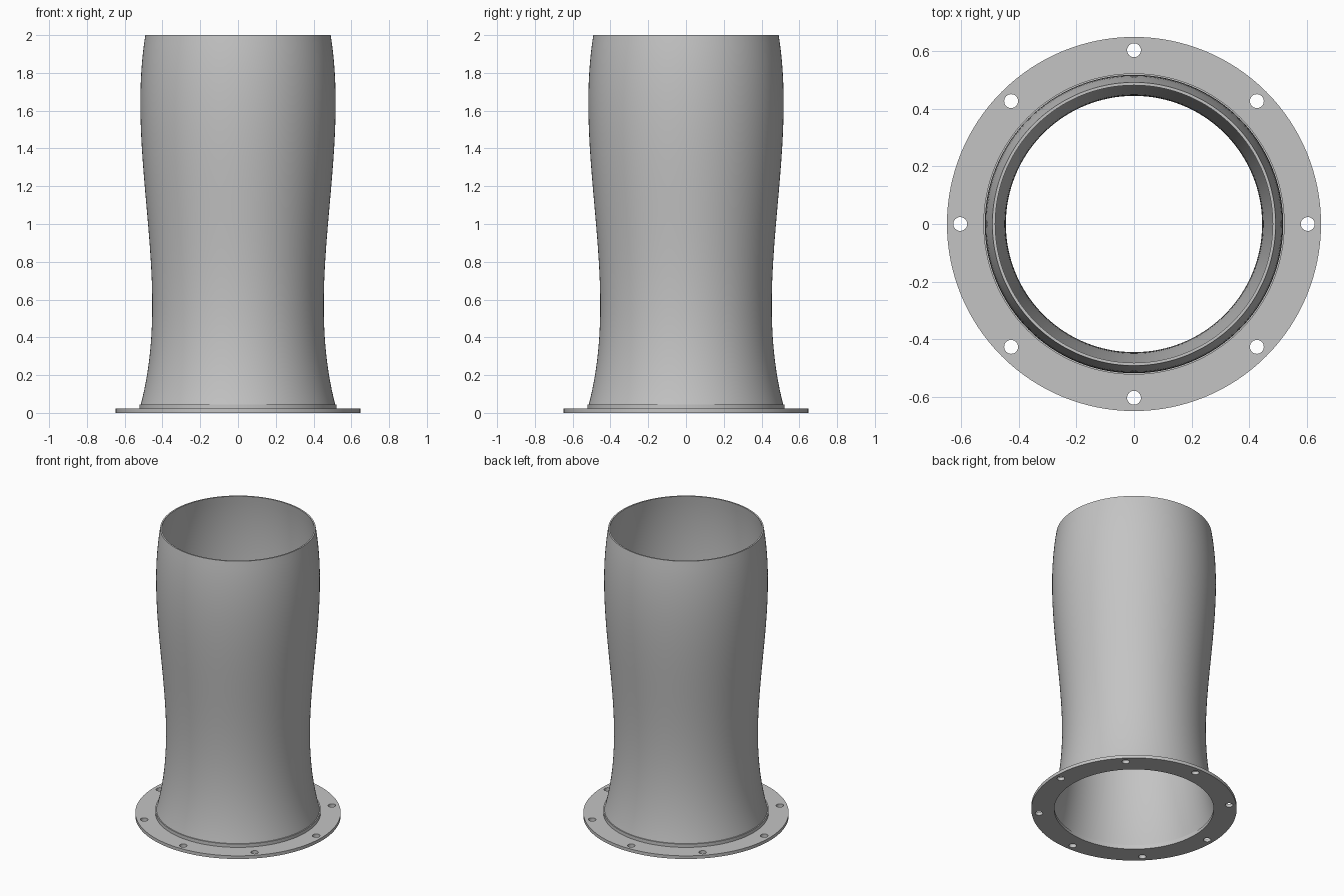
import bpy, bmesh, math

SEGMENTS = 128

old = bpy.data.objects.get("Cube")
if old:
    bpy.data.objects.remove(old, do_unlink=True)

metal = bpy.data.materials.new("grey metal")
metal.use_nodes = True
grey = (0.55, 0.55, 0.55, 1)
metal.diffuse_color = grey
metal.node_tree.nodes["Principled BSDF"].inputs["Base Color"].default_value = grey


def lathe(name, profile):
    """Revolve a closed (radius, z) profile around the z axis."""
    bm = bmesh.new()
    rings = []
    for i in range(SEGMENTS):
        a = math.tau * i / SEGMENTS
        rings.append([bm.verts.new((r * math.cos(a), r * math.sin(a), z))
                      for r, z in profile])
    n = len(profile)
    for i in range(SEGMENTS):
        here, there = rings[i], rings[(i + 1) % SEGMENTS]
        for j in range(n):
            k = (j + 1) % n
            bm.faces.new((here[j], there[j], there[k], here[k]))
    bmesh.ops.recalc_face_normals(bm, faces=bm.faces)
    mesh = bpy.data.meshes.new(name)
    bm.to_mesh(mesh)
    bm.free()
    mesh.materials.append(metal)
    obj = bpy.data.objects.new(name, mesh)
    bpy.context.collection.objects.link(obj)
    return obj


def smooth(obj):
    bpy.ops.object.select_all(action="DESELECT")
    obj.select_set(True)
    bpy.context.view_layer.objects.active = obj
    bpy.ops.object.shade_smooth_by_angle(angle=math.radians(35))


# Tube wall: a cubic curve with a narrow waist and a wide shoulder
WAIST_Z, WAIST_R, SHOULDER_Z, SHOULDER_R = 0.57, 0.454, 1.64, 0.517
WALL = 0.01


def tube_radius(z):
    t = (z - WAIST_Z) / (SHOULDER_Z - WAIST_Z)
    return WAIST_R + (SHOULDER_R - WAIST_R) * t * t * (3 - 2 * t)


STEPS = 40
BOTTOM, TOP = 0.022, 2.0
heights = [BOTTOM + (TOP - BOTTOM) * i / STEPS for i in range(STEPS + 1)]
outer = [(tube_radius(z), z) for z in heights]
inner = [(r - WALL, z) for r, z in reversed(outer)]
tube = lathe("tube_wall", outer + inner)
smooth(tube)

# Collar ring around the foot of the tube
collar = lathe("collar_ring", [(0.508, 0.022), (0.522, 0.022),
                               (0.522, 0.045), (0.508, 0.045)])
smooth(collar)

# Base flange with eight bolt holes
flange = lathe("base_flange", [(0.503, 0), (0.648, 0),
                               (0.648, 0.022), (0.503, 0.022)])
bm = bmesh.new()
for i in range(8):
    a = math.tau * i / 8
    made = bmesh.ops.create_cone(bm, cap_ends=True, segments=32,
                                 radius1=0.024, radius2=0.024, depth=0.2)
    bmesh.ops.translate(bm, verts=made["verts"],
                        vec=(0.602 * math.cos(a), 0.602 * math.sin(a), 0))
cutter_mesh = bpy.data.meshes.new("bolt_hole_cutter")
bm.to_mesh(cutter_mesh)
bm.free()
cutter_mesh.materials.append(metal)
cutter = bpy.data.objects.new("bolt_hole_cutter", cutter_mesh)
bpy.context.collection.objects.link(cutter)
cutter.hide_render = True

cut = flange.modifiers.new("bolt_holes", "BOOLEAN")
cut.operation = "DIFFERENCE"
cut.solver = "EXACT"
cut.object = cutter
bpy.context.view_layer.objects.active = flange
bpy.ops.object.modifier_apply(modifier=cut.name)
bpy.data.objects.remove(cutter, do_unlink=True)
smooth(flange)
